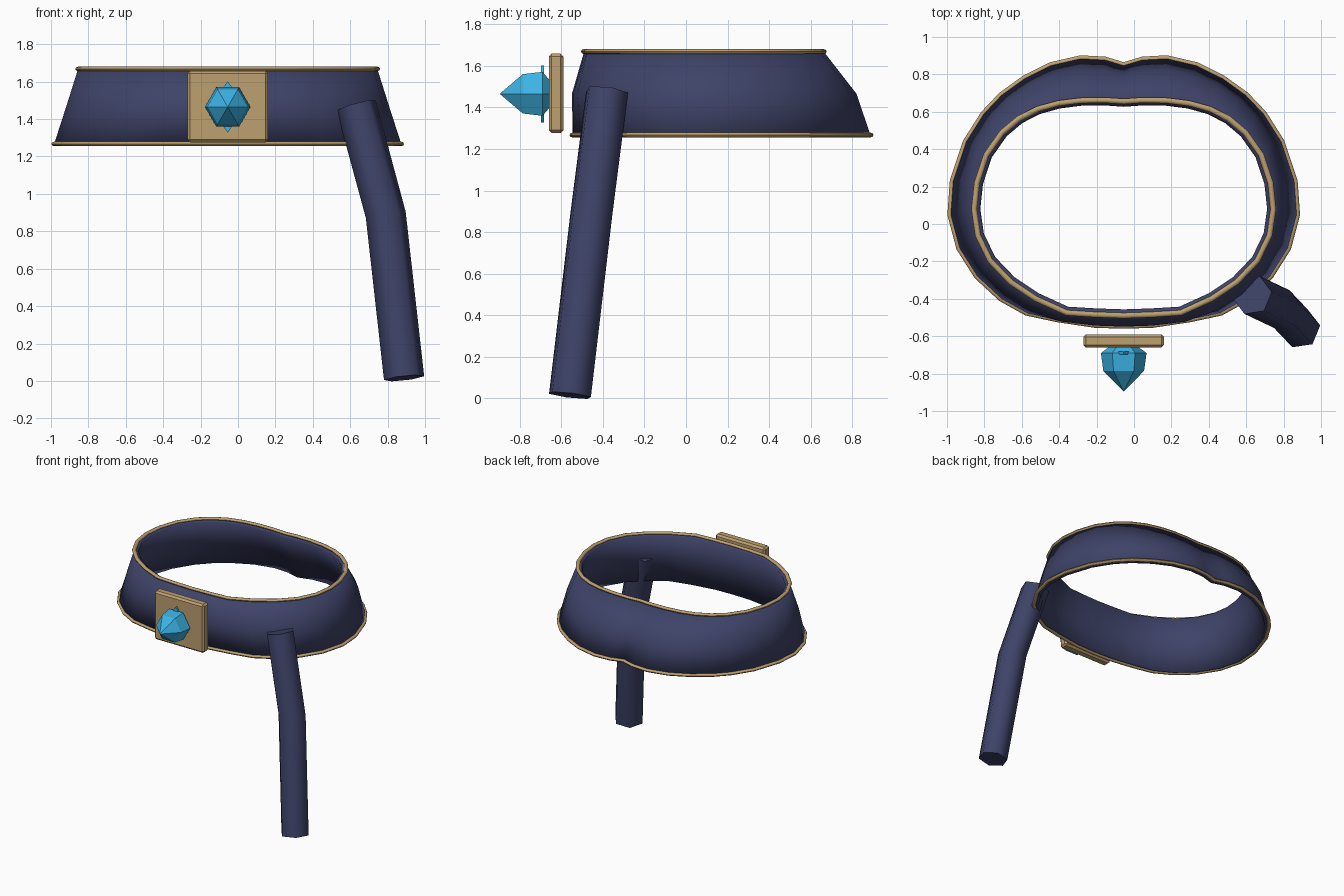
import bpy, bmesh, math
from mathutils import Vector, Matrix

if "Cube" in bpy.data.objects:
    bpy.data.objects.remove(bpy.data.objects["Cube"])

CX = -0.055  # symmetry line of the collar


def material(name, rgb):
    m = bpy.data.materials.new(name)
    m.diffuse_color = (*rgb, 1)
    m.use_nodes = True
    m.node_tree.nodes["Principled BSDF"].inputs["Base Color"].default_value = m.diffuse_color
    return m


NAVY = material("navy_leather", (0.048, 0.056, 0.138))
GOLD = material("brass", (0.51, 0.35, 0.16))
BLUE = material("blue_gem", (0.045, 0.45, 0.78))


def add_object(name, bm, mat, smooth=None):
    me = bpy.data.meshes.new(name)
    bm.to_mesh(me)
    bm.free()
    ob = bpy.data.objects.new(name, me)
    bpy.context.collection.objects.link(ob)
    me.materials.append(mat)
    if smooth:
        bpy.ops.object.select_all(action='DESELECT')
        ob.select_set(True)
        bpy.context.view_layer.objects.active = ob
        bpy.ops.object.shade_smooth_by_angle(angle=math.radians(smooth))
    return ob


def loft(rings, closed=False, caps=False):
    """Bridge rings of equal length; closed joins the last ring to the first."""
    bm = bmesh.new()
    vs = [[bm.verts.new(p) for p in r] for r in rings]
    n = len(vs[0])
    pairs = list(zip(vs, vs[1:])) + ([(vs[-1], vs[0])] if closed else [])
    for a, b in pairs:
        for i in range(n):
            j = (i + 1) % n
            bm.faces.new((a[i], a[j], b[j], b[i]))
    if caps:
        bm.faces.new(vs[0][::-1])
        bm.faces.new(vs[-1])
    if closed or caps:
        bmesh.ops.recalc_face_normals(bm, faces=bm.faces)
    return bm


def mirrored(half):
    """Full counter-clockwise outline from a front-to-back right half."""
    return half + [(-x, y) for x, y in half[-2:0:-1]]


# Collar outlines, right half from front to back
low = mirrored([(0, -.545), (.155, -.54), (.355, -.51), (.52, -.475), (.655, -.40),
                (.785, -.28), (.88, -.13), (.928, .05), (.915, .23), (.845, .44),
                (.75, .59), (.655, .69), (.53, .78), (.39, .85), (.23, .887),
                (.10, .88), (0, .85)])
top = mirrored([(0, -.49), (.15, -.485), (.305, -.475), (.47, -.40), (.605, -.31),
                (.715, -.195), (.78, -.06), (.80, .08), (.785, .22), (.735, .37),
                (.65, .49), (.56, .565), (.46, .615), (.35, .645), (.23, .66),
                (.10, .662), (0, .655)])
mid = [((a[0] + b[0]) / 2, (a[1] + b[1]) / 2 * 1.06) for a, b in zip(low, top)]


def at_height(outline, z):
    return [Vector((x + CX, y, z)) for x, y in outline]


band = add_object("collar_band", loft([at_height(low, 1.267), at_height(mid, 1.465),
                                       at_height(top, 1.668)]), NAVY, 50)
sol = band.modifiers.new("thickness", 'SOLIDIFY')
sol.thickness = 0.035
sol.offset = -1


# Brass piping along both edges
def piping(name, path, r=0.012):
    n = len(path)
    rings = []
    for i, p in enumerate(path):
        t = (path[(i + 1) % n] - path[i - 1]).normalized()
        out = t.cross(Vector((0, 0, 1)))
        rings.append([p + out * (r * 1.25 * math.cos(a)) + Vector((0, 0, r * math.sin(a)))
                      for a in (k * math.tau / 8 for k in range(8))])
    return add_object(name, loft(rings, closed=True), GOLD, 50)


piping("lower_piping", at_height(low, 1.267))
piping("upper_piping", at_height(top, 1.668))

# Hanging strap: six-sided bent tube
path = [Vector((.632, -.38, 1.472)), Vector((.79, -.455, .888)), Vector((.888, -.558, .015))]
dirs = [path[1] - path[0], path[2] - path[0], path[2] - path[1]]
rings = []
for p, d in zip(path, dirs):
    tilt = Vector((0, 0, -1)).rotation_difference(d)
    rings.append([p + tilt @ Vector((.109 * math.cos(a), .109 * math.sin(a), 0))
                  for a in (math.radians(8 + 60 * k) for k in range(6))])
add_object("hanging_strap", loft(rings, caps=True), NAVY, 65)

# Front plate
bm = bmesh.new()
bmesh.ops.create_cube(bm, size=1, matrix=Matrix.Translation((CX, -.625, 1.467))
                      @ Matrix.Diagonal((.432, .07, .382, 1)))
bmesh.ops.bevel(bm, geom=bm.edges[:], offset=.014, segments=1, affect='EDGES')
add_object("front_plate", bm, GOLD)


# Gem: six-sided crystal pointing forward
def gem_ring(y, r):
    return [Vector((CX + r * math.cos(k * math.pi / 3), y, 1.465 + r * math.sin(k * math.pi / 3)))
            for k in range(6)]


bm = loft([gem_ring(-.655, .075), gem_ring(-.69, .122), gem_ring(-.785, .109),
           gem_ring(-.895, .001)], caps=True)
add_object("gem", bm, BLUE)

# Thin diamond setting behind the gem
diamond = [(.10, 0), (0, .137), (-.10, 0), (0, -.137)]
bm = loft([[Vector((CX + x, y, 1.465 + z)) for x, z in diamond] for y in (-.683, -.698)], caps=True)
add_object("gem_setting", bm, BLUE)
